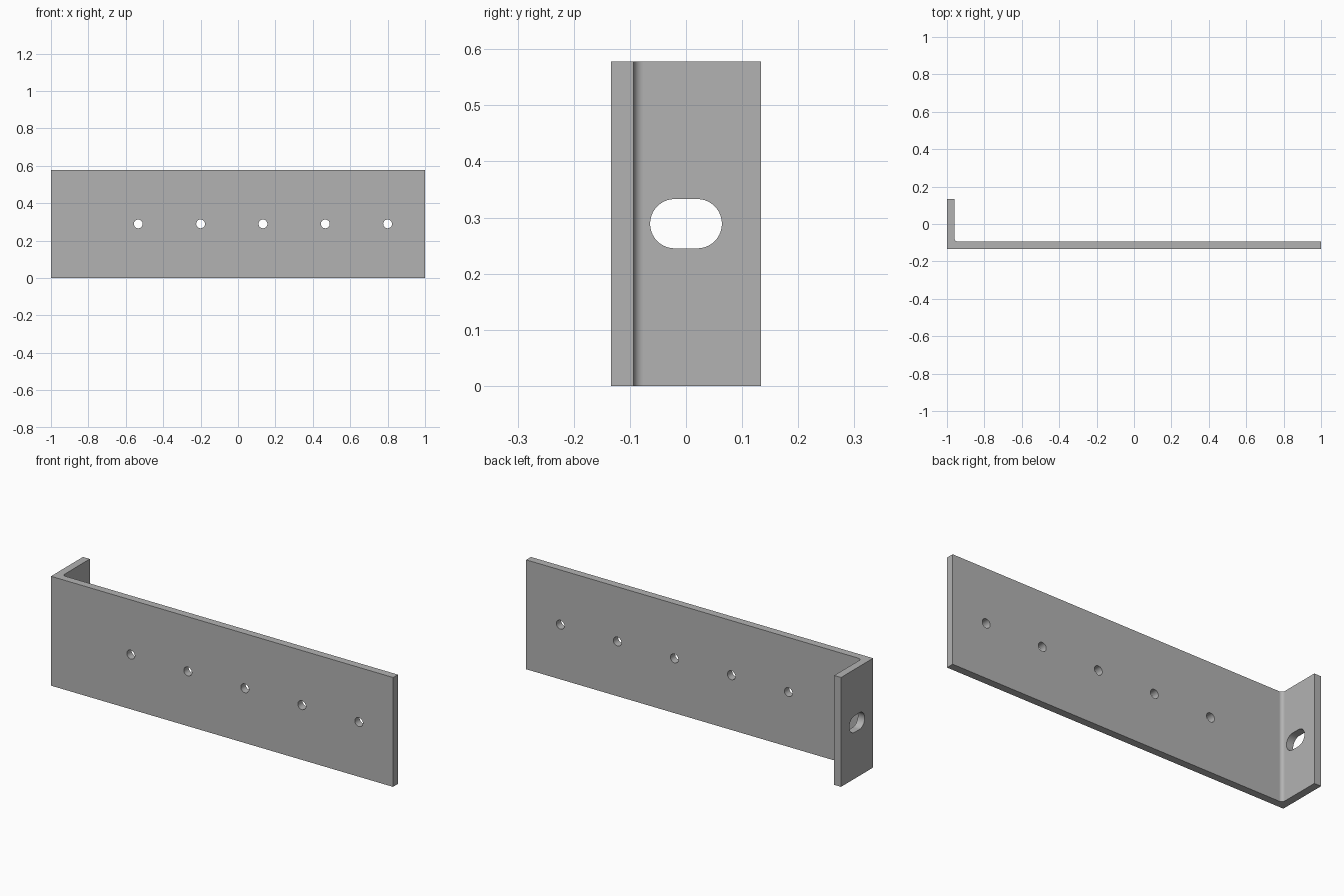
import bpy, bmesh, math

cube = bpy.data.objects.get("Cube")
if cube:
    bpy.data.objects.remove(cube, do_unlink=True)

HALF_X, HALF_Y, HEIGHT = 1.0, 0.1335, 0.578
THICK, FILLET = 0.04, 0.018
MID_Z = HEIGHT / 2

steel = bpy.data.materials.new("grey steel")
steel.use_nodes = True
GREY = (0.45, 0.45, 0.45, 1)
steel.diffuse_color = GREY
steel.node_tree.nodes["Principled BSDF"].inputs["Base Color"].default_value = GREY


def arc(cx, cy, radius, start, end, steps):
    """Points along an arc, angles in degrees."""
    angles = [math.radians(start + (end - start) * i / steps) for i in range(steps + 1)]
    return [(cx + radius * math.cos(a), cy + radius * math.sin(a)) for a in angles]


def extrude(name, points, depth):
    """Solid made by extruding a closed outline given as 3D points."""
    bm = bmesh.new()
    face = bm.faces.new([bm.verts.new(p) for p in points])
    moved = bmesh.ops.extrude_face_region(bm, geom=[face])["geom"]
    bmesh.ops.translate(bm, vec=depth, verts=[v for v in moved if isinstance(v, bmesh.types.BMVert)])
    bmesh.ops.recalc_face_normals(bm, faces=bm.faces)
    mesh = bpy.data.meshes.new(name)
    bm.to_mesh(mesh)
    bm.free()
    mesh.materials.append(steel)
    obj = bpy.data.objects.new(name, mesh)
    bpy.context.collection.objects.link(obj)
    return obj


# L-shaped bracket with a rounded inside corner
inner_x, inner_y = -HALF_X + THICK, -HALF_Y + THICK
outline = [(-HALF_X, -HALF_Y), (HALF_X, -HALF_Y), (HALF_X, inner_y)]
outline += arc(inner_x + FILLET, inner_y + FILLET, FILLET, 270, 180, 10)
outline += [(inner_x, HALF_Y), (-HALF_X, HALF_Y)]
bracket = extrude("angle_bracket", [(x, y, 0) for x, y in outline], (0, 0, HEIGHT))

# Row of round holes through the long plate
cutters = []
for i in range(5):
    circle = arc(0.8 - i / 3, MID_Z, 0.0235, 0, 360, 32)[:-1]
    cutters.append(extrude("hole_cutter", [(x, -HALF_Y - 0.05, z) for x, z in circle],
                           (0, THICK + 0.1, 0)))

# Slot through the short flange
slot = arc(0.02, MID_Z, 0.044, -90, 90, 20) + arc(-0.02, MID_Z, 0.044, 90, 270, 20)
cutters.append(extrude("slot_cutter", [(-HALF_X - 0.05, y, z) for y, z in slot],
                       (THICK + 0.1, 0, 0)))

bpy.ops.object.select_all(action='DESELECT')
bracket.select_set(True)
bpy.context.view_layer.objects.active = bracket
for cutter in cutters:
    cutter.hide_render = True
    cut = bracket.modifiers.new("cut", 'BOOLEAN')
    cut.operation, cut.solver, cut.object = 'DIFFERENCE', 'EXACT', cutter
    bpy.ops.object.modifier_apply(modifier=cut.name)
    bpy.data.objects.remove(cutter, do_unlink=True)

# Smooth curved walls, crisp edges, flat plates
bpy.ops.object.shade_smooth_by_angle(angle=math.radians(30))
weighted = bracket.modifiers.new("flat_plates", 'WEIGHTED_NORMAL')
weighted.keep_sharp = True
